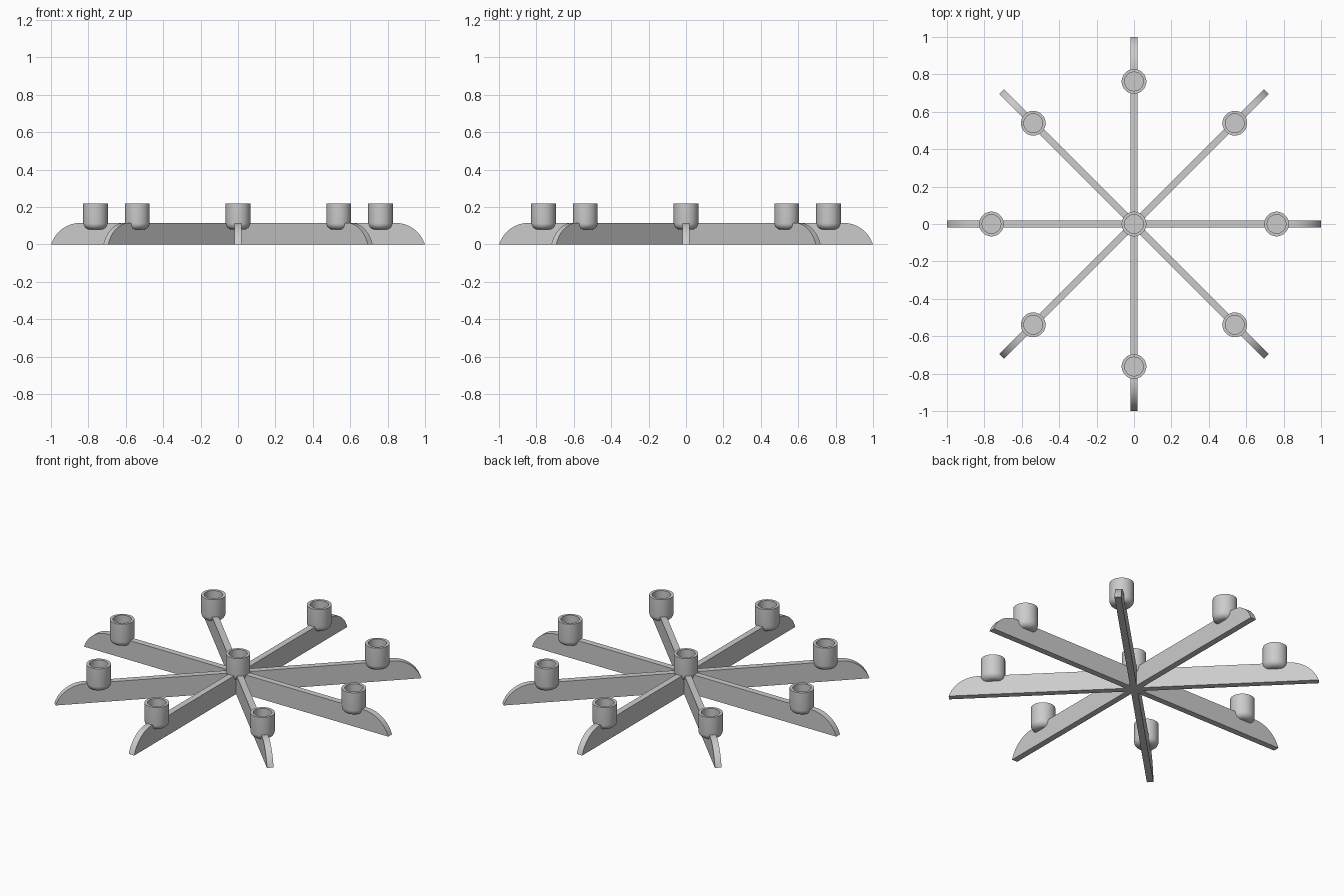
import bpy, bmesh, math
from mathutils import Matrix

if "Cube" in bpy.data.objects:
    bpy.data.objects.remove(bpy.data.objects["Cube"])

H, W = 0.116, 0.036          # slat height and thickness
CURVE_X, R = 0.84, 0.168     # rounded slat end
CUP_DIST = 0.762


def finish(bm, name):
    bmesh.ops.recalc_face_normals(bm, faces=bm.faces)
    me = bpy.data.meshes.new(name)
    bm.to_mesh(me)
    bm.free()
    ob = bpy.data.objects.new(name, me)
    bpy.context.collection.objects.link(ob)
    bpy.ops.object.select_all(action='DESELECT')
    ob.select_set(True)
    bpy.context.view_layer.objects.active = ob
    bpy.ops.object.shade_smooth_by_angle(angle=math.radians(35))
    return ob


def slat(name, angle):
    # side profile: flat base, arc-rounded ends
    end = math.asin((1 - CURVE_X) / R)
    arc = []
    for i in range(13):
        a = end * (1 - i / 12)
        arc.append((CURVE_X + R * math.sin(a), H - R + R * math.cos(a)))
    arc[0] = (1.0, 0.0)
    pts = arc + [(-x, z) for x, z in reversed(arc)]
    bm = bmesh.new()
    face = bm.faces.new([bm.verts.new((x, -W / 2, z)) for x, z in pts])
    ext = bmesh.ops.extrude_face_region(bm, geom=[face])
    moved = [v for v in ext['geom'] if isinstance(v, bmesh.types.BMVert)]
    bmesh.ops.translate(bm, verts=moved, vec=(0, W, 0))
    bm.transform(Matrix.Rotation(angle, 4, 'Z'))
    return finish(bm, name)


def cup(name, x, y):
    # lathe profile: rounded bottom, outer wall, rim, inner wall, floor
    ro, ri, f, z0, z1 = 0.066, 0.05, 0.034, 0.08, 0.22
    prof = [(0, z0)]
    for i in range(7):
        a = math.pi / 2 * i / 6
        prof.append((ro - f + f * math.sin(a), z0 + f - f * math.cos(a)))
    prof += [(ro, z1), (ri, z1), (ri, 0.125), (0, 0.125)]
    bm = bmesh.new()
    vs = [bm.verts.new((r, 0, z)) for r, z in prof]
    es = [bm.edges.new(p) for p in zip(vs, vs[1:])]
    bmesh.ops.spin(bm, geom=vs + es, cent=(0, 0, 0), axis=(0, 0, 1),
                   angle=2 * math.pi, steps=48)
    bmesh.ops.remove_doubles(bm, verts=bm.verts, dist=1e-5)
    bm.transform(Matrix.Translation((x, y, 0)))
    return finish(bm, name)


# Four crossing slats
for i in range(4):
    slat(f"slat_{i + 1}", i * math.pi / 4)

# Centre cup and eight outer cups
cup("centre_cup", 0, 0)
for i in range(8):
    a = i * math.pi / 4
    cup(f"outer_cup_{i + 1}", CUP_DIST * math.cos(a), CUP_DIST * math.sin(a))
